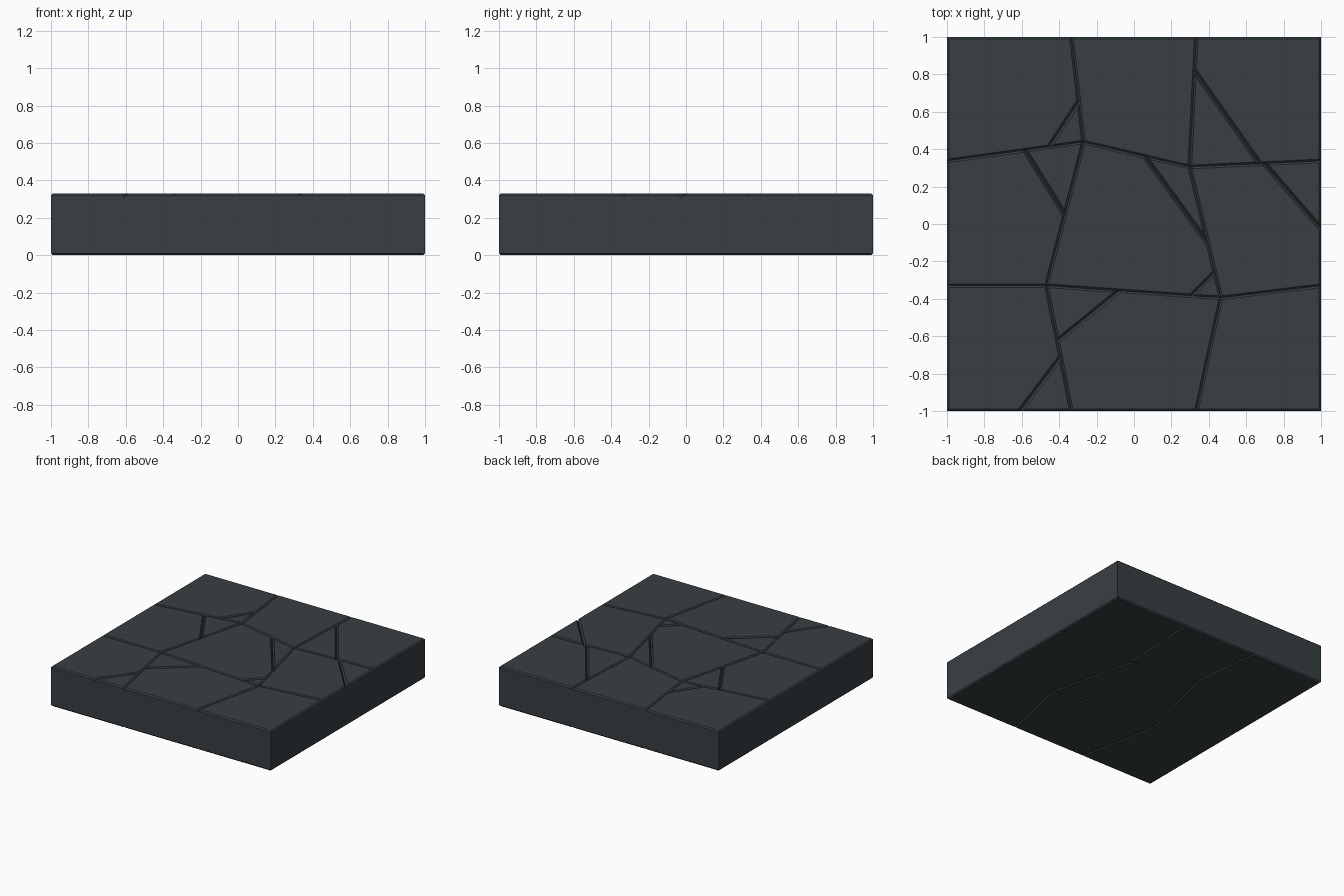
import bpy, bmesh
from mathutils import Vector

if "Cube" in bpy.data.objects:
    bpy.data.objects.remove(bpy.data.objects["Cube"])

H = 0.33       # slab height
BEV = 0.01     # chamfer along the top and bottom rims

stone = bpy.data.materials.new("dark_stone")
stone.diffuse_color = (0.04, 0.05, 0.055, 1)
stone.use_nodes = True
stone.node_tree.nodes["Principled BSDF"].inputs["Base Color"].default_value = stone.diffuse_color

# 4 x 4 lattice of slab corners, front row first
grid = [
    [(-1, -1), (-0.335, -1), (0.333, -1), (1, -1)],
    [(-1, -0.33), (-0.468, -0.33), (0.465, -0.395), (1, -0.33)],
    [(-1, 0.337), (-0.27, 0.438), (0.298, 0.305), (1, 0.337)],
    [(-1, 1), (-0.335, 1), (0.333, 1), (1, 1)],
]

# cracks: (row, column) of the slab -> start and end points
cracks = {
    (2, 0): [((-0.295, 0.655), (-0.455, 0.41))],
    (1, 0): [((-0.58, 0.39), (-0.37, 0.05))],
    (1, 1): [((0.07, 0.345), (0.40, -0.11)), ((0.435, -0.255), (0.305, -0.385))],
    (2, 2): [((0.33, 0.81), (0.675, 0.32))],
    (1, 2): [((0.70, 0.32), (1.0, -0.025))],
    (0, 1): [((-0.09, -0.365), (-0.41, -0.625))],
    (0, 0): [((-0.395, -0.715), (-0.61, -1.0))],
}


def finish(bm, name):
    bmesh.ops.recalc_face_normals(bm, faces=bm.faces)
    me = bpy.data.meshes.new(name)
    bm.to_mesh(me)
    bm.free()
    ob = bpy.data.objects.new(name, me)
    bpy.context.collection.objects.link(ob)
    return ob


def make_slab(name, corners):
    """Prism with chamfered top and bottom rims."""
    bm = bmesh.new()
    face = bm.faces.new([bm.verts.new((x, y, 0)) for x, y in corners])
    ext = bmesh.ops.extrude_face_region(bm, geom=[face])
    top = [v for v in ext["geom"] if isinstance(v, bmesh.types.BMVert)]
    bmesh.ops.translate(bm, verts=top, vec=(0, 0, H))
    rims = [e for e in bm.edges if abs(e.verts[0].co.z - e.verts[1].co.z) < 1e-4]
    bmesh.ops.bevel(bm, geom=rims, offset=BEV, segments=1, affect='EDGES')
    ob = finish(bm, name)
    ob.data.materials.append(stone)
    return ob


def make_wedge(name, a, b, half=0.013, depth=0.022):
    """V-shaped cutter running along a crack, a little past both ends."""
    a, b = Vector((*a, 0)), Vector((*b, 0))
    d = (b - a).normalized()
    n = Vector((-d.y, d.x, 0))
    up = Vector((0, 0, 1))
    bm = bmesh.new()
    ends = []
    for p in (a - d * 0.04, b + d * 0.04):
        ends.append([bm.verts.new(p + n * s * half * 2 + up * (H + depth)) for s in (-1, 1)]
                    + [bm.verts.new(p + up * (H - depth))])
    bm.faces.new(ends[0])
    bm.faces.new(ends[1])
    for i in range(3):
        j = (i + 1) % 3
        bm.faces.new([ends[0][i], ends[0][j], ends[1][j], ends[1][i]])
    return finish(bm, name)


rows, cols = ("front", "middle", "back"), ("left", "centre", "right")
for r in range(3):
    for c in range(3):
        name = f"slab_{rows[r]}_{cols[c]}"
        slab = make_slab(name, [grid[r][c], grid[r][c + 1], grid[r + 1][c + 1], grid[r + 1][c]])
        # cut the cracks into this slab only
        for k, (a, b) in enumerate(cracks.get((r, c), [])):
            cutter = make_wedge(f"crack_cutter_{r}{c}{k}", a, b)
            mod = slab.modifiers.new("crack", 'BOOLEAN')
            mod.operation = 'DIFFERENCE'
            mod.solver = 'EXACT'
            mod.object = cutter
            bpy.context.view_layer.objects.active = slab
            bpy.ops.object.modifier_apply(modifier=mod.name)
            bpy.data.objects.remove(cutter)
